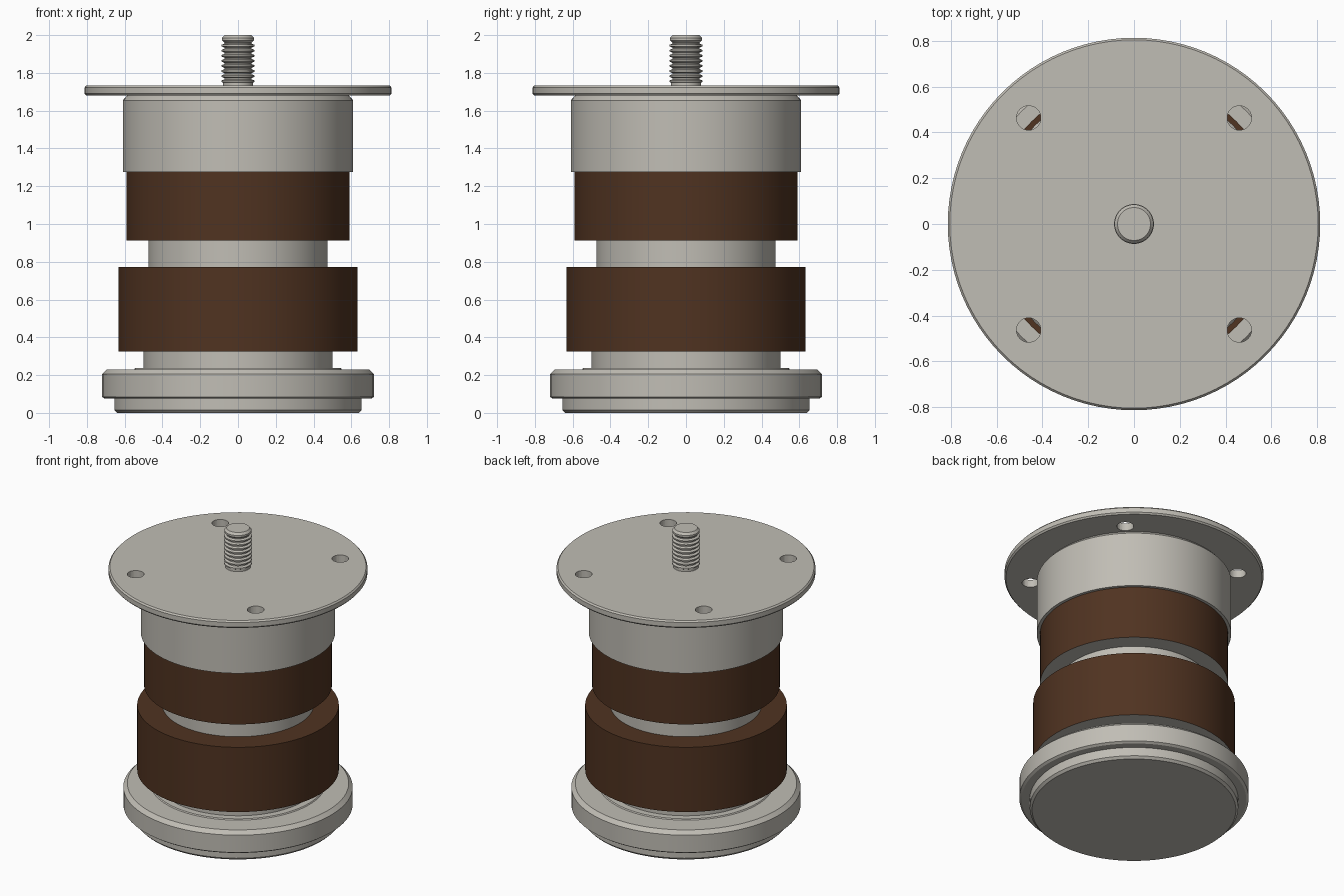
import bpy, bmesh, math
from mathutils import Matrix, Vector

cube = bpy.data.objects.get("Cube")
if cube:
    bpy.data.objects.remove(cube)


def material(name, colour):
    mat = bpy.data.materials.new(name)
    mat.use_nodes = True
    mat.diffuse_color = colour
    mat.node_tree.nodes["Principled BSDF"].inputs["Base Color"].default_value = colour
    return mat


metal = material("warm grey metal", (0.53, 0.51, 0.46, 1))
wood = material("dark brown wood", (0.08, 0.033, 0.015, 1))


def smooth(ob):
    bpy.ops.object.select_all(action="DESELECT")
    ob.select_set(True)
    bpy.context.view_layer.objects.active = ob
    bpy.ops.object.shade_smooth_by_angle(angle=math.radians(25))


def turned(name, profile, mats=(metal,), sides=96):
    """Revolve a (radius, height) profile, closed by flat caps."""
    bm = bmesh.new()
    rings = [[bm.verts.new((r * math.cos(math.tau * i / sides),
                            r * math.sin(math.tau * i / sides), z))
              for i in range(sides)] for r, z in profile]
    for low, high in zip(rings, rings[1:]):
        for i in range(sides):
            j = (i + 1) % sides
            bm.faces.new((low[i], low[j], high[j], high[i]))
    bm.faces.new(rings[0][::-1])
    bm.faces.new(rings[-1])
    bm.normal_update()
    mesh = bpy.data.meshes.new(name)
    for mat in mats:
        mesh.materials.append(mat)
    # Undersides take the last material
    for f in bm.faces:
        if f.normal.z < -0.9:
            f.material_index = len(mats) - 1
    bm.to_mesh(mesh)
    bm.free()
    ob = bpy.data.objects.new(name, mesh)
    bpy.context.collection.objects.link(ob)
    smooth(ob)
    return ob


# Base and necks
turned("foot", [(0.64, 0), (0.655, 0.015), (0.655, 0.08)])
turned("base_flange", [(0.705, 0.075), (0.72, 0.085), (0.72, 0.205), (0.695, 0.23),
                       (0.55, 0.23), (0.545, 0.237)])
turned("lower_neck", [(0.5, 0.23), (0.5, 0.325)])
turned("middle_neck", [(0.475, 0.77), (0.475, 0.915)])

# Wooden sleeves
turned("lower_sleeve", [(0.633, 0.325), (0.633, 0.773)], (wood, metal))
turned("upper_sleeve", [(0.59, 0.912), (0.59, 1.275)], (wood, metal))

# Cap under the mounting plate
turned("cap", [(0.61, 1.275), (0.61, 1.655), (0.59, 1.677), (0.58, 1.685)])

# Mounting plate with four screw holes
plate = turned("mounting_plate", [(0.804, 1.68), (0.813, 1.69), (0.813, 1.722), (0.804, 1.732)])
bm = bmesh.new()
for sx in (-1, 1):
    for sy in (-1, 1):
        bmesh.ops.create_cone(bm, cap_ends=True, segments=32, radius1=0.053, radius2=0.053,
                              depth=0.2, matrix=Matrix.Translation(Vector((0.46 * sx, 0.463 * sy, 1.7))))
mesh = bpy.data.meshes.new("hole_cutter")
mesh.materials.append(metal)
bm.to_mesh(mesh)
bm.free()
cutter = bpy.data.objects.new("hole_cutter", mesh)
bpy.context.collection.objects.link(cutter)
cutter.hide_render = True
cutter.hide_set(True)
cut = plate.modifiers.new("screw_holes", "BOOLEAN")
cut.operation = "DIFFERENCE"
cut.solver = "EXACT"
cut.object = cutter
bpy.context.view_layer.objects.active = plate
bpy.ops.object.modifier_apply(modifier=cut.name)
bpy.data.objects.remove(cutter)
smooth(plate)

# Threaded stud
thread = [(0.08, 1.725), (0.08, 1.748)]
pitch = 0.027
for k in range(8):
    z = 1.752 + k * pitch
    thread += [(0.087, z), (0.087, z + 0.008), (0.072, z + 0.014), (0.072, z + 0.02)]
thread += [(0.085, 1.972), (0.085, 1.985), (0.072, 2.0)]
turned("threaded_stud", thread, sides=48)
